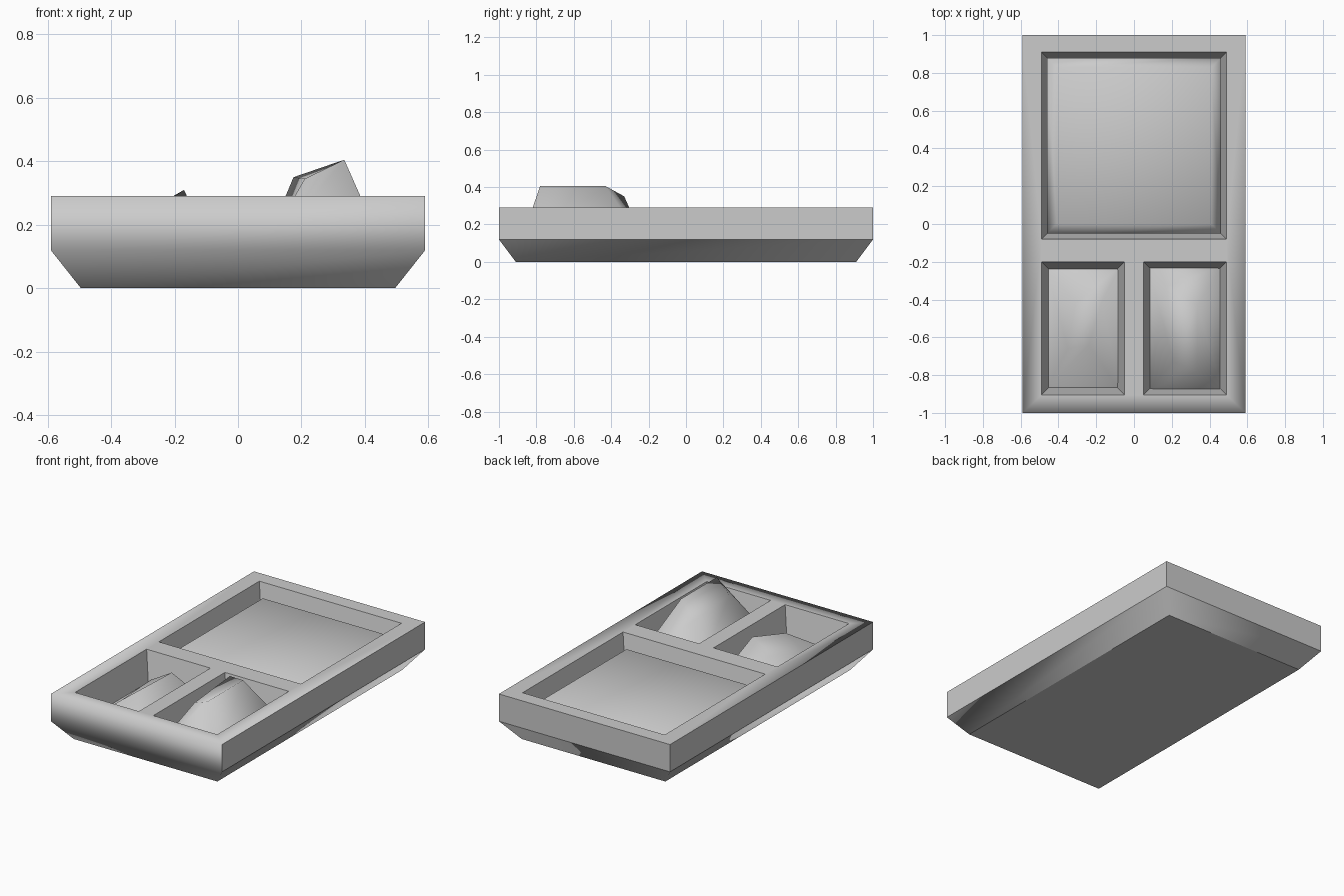
import bpy, bmesh

cube = bpy.data.objects.get("Cube")
if cube:
    bpy.data.objects.remove(cube, do_unlink=True)

grey = bpy.data.materials.new("plain grey")
grey.use_nodes = True
colour = (0.6, 0.6, 0.6, 1)
grey.diffuse_color = colour
grey.node_tree.nodes["Principled BSDF"].inputs["Base Color"].default_value = colour

RIM, WAIST, FLOOR = 0.29, 0.12, 0.1


def finish(bm, name):
    for f in bm.faces:
        f.smooth = True
    mesh = bpy.data.meshes.new(name)
    bm.to_mesh(mesh)
    bm.free()
    mesh.materials.append(grey)
    obj = bpy.data.objects.new(name, mesh)
    bpy.context.collection.objects.link(obj)
    return obj


def rect(x0, x1, y0, y1, z, inset=0):
    """Corners in order: front left, front right, back right, back left."""
    x0, x1, y0, y1 = x0 + inset, x1 - inset, y0 + inset, y1 - inset
    return [(x0, y0, z), (x1, y0, z), (x1, y1, z), (x0, y1, z)]


def ring(bm, points):
    return [bm.verts.new(p) for p in points]


def bridge(bm, a, b):
    n = len(a)
    return [bm.faces.new((a[i], a[(i + 1) % n], b[(i + 1) % n], b[i])) for i in range(n)]


def loop_edges(bm, r):
    return [bm.edges.get((r[i], r[(i + 1) % len(r)])) for i in range(len(r))]


# Tray: tapered foot, upright sides, pierced rim and three sunken wells
wells = [(-0.49, 0.49, -0.08, 0.91), (-0.49, -0.05, -0.905, -0.2), (0.05, 0.49, -0.905, -0.2)]
bm = bmesh.new()
foot = ring(bm, rect(-0.495, 0.495, -0.91, 0.91, 0))
waist = ring(bm, rect(-0.59, 0.59, -1, 1, WAIST))
rim = ring(bm, rect(-0.59, 0.59, -1, 1, RIM))
bm.faces.new(foot[::-1])
bridge(bm, foot, waist)
bridge(bm, waist, rim)
rim_edges = loop_edges(bm, rim)
for well in wells:
    lip = ring(bm, rect(*well, RIM))
    base = ring(bm, rect(*well, FLOOR, 0.04))
    bridge(bm, base, lip)
    bm.faces.new(base)
    rim_edges += loop_edges(bm, lip)
bmesh.ops.triangle_fill(bm, edges=rim_edges, use_beauty=True, normal=(0, 0, 1))
bmesh.ops.recalc_face_normals(bm, faces=bm.faces)

# Soft shading over the front edge and the foot corners, crisp elsewhere
soft = {bm.edges.get((rim[0], rim[1])), bm.edges.get((waist[0], waist[1]))}
soft |= {bm.edges.get((foot[i], waist[i])) for i in range(4)}
for e in bm.edges:
    flat = len(e.link_faces) == 2 and e.calc_face_angle() < 0.01
    e.smooth = flat or e in soft
finish(bm, "tray")


# Heaps of food: stacked four-cornered rings closed with a cap
def heap(name, *rings):
    bm = bmesh.new()
    levels = [ring(bm, r) for r in rings]
    for a, b in zip(levels, levels[1:]):
        bridge(bm, a, b)
    bm.faces.new(levels[-1])
    bm.faces.new(levels[0][::-1])
    for e in loop_edges(bm, levels[0]):
        e.smooth = False
    finish(bm, name)


heap("large_filling",
     rect(*wells[0], FLOOR + 0.01, 0.03),
     rect(*wells[0], 0.19, 0.03),
     rect(*wells[0], 0.235, 0.08))
heap("left_heap",
     rect(*wells[1], FLOOR, 0.025),
     [(-0.35, -0.66, 0.18), (-0.24, -0.64, 0.265), (-0.17, -0.41, 0.31), (-0.31, -0.42, 0.23)])
heap("right_heap",
     rect(*wells[2], FLOOR, 0.02),
     [(0.21, -0.73, 0.345), (0.335, -0.78, 0.405), (0.335, -0.43, 0.405), (0.175, -0.33, 0.35)])
